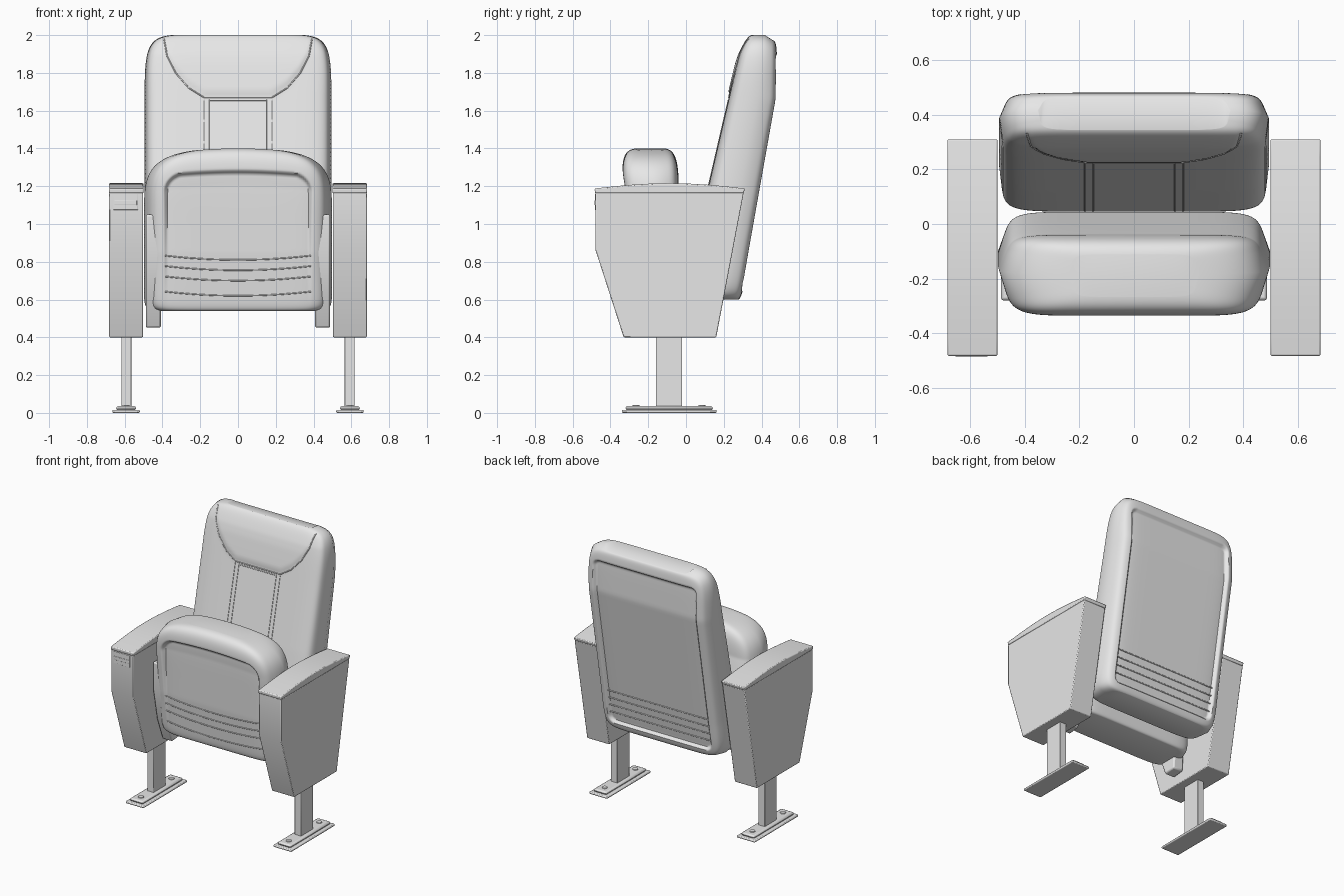
import bpy, bmesh, math
from mathutils import Vector

cube = bpy.data.objects.get("Cube")
if cube:
    bpy.data.objects.remove(cube, do_unlink=True)

grey = bpy.data.materials.new("light_grey")
grey.use_nodes = True
COLOUR = (0.8, 0.8, 0.8, 1)
grey.diffuse_color = COLOUR
grey.node_tree.nodes["Principled BSDF"].inputs["Base Color"].default_value = COLOUR


def finish(name, bm, bevel=0.0, angle=35):
    bmesh.ops.recalc_face_normals(bm, faces=bm.faces)
    mesh = bpy.data.meshes.new(name)
    bm.to_mesh(mesh)
    bm.free()
    mesh.materials.append(grey)
    ob = bpy.data.objects.new(name, mesh)
    bpy.context.collection.objects.link(ob)
    if bevel:
        mod = ob.modifiers.new("bevel", "BEVEL")
        mod.width, mod.segments, mod.limit_method = bevel, 2, "ANGLE"
    bpy.ops.object.select_all(action="DESELECT")
    ob.select_set(True)
    bpy.context.view_layer.objects.active = ob
    bpy.ops.object.shade_smooth_by_angle(angle=math.radians(angle))


def interp(points, v):
    """Piecewise linear lookup."""
    if v <= points[0][0]:
        return points[0][1]
    for (a, fa), (b, fb) in zip(points, points[1:]):
        if v <= b:
            return fa + (fb - fa) * (v - a) / (b - a)
    return points[-1][1]


def clamp(v):
    return max(0.0, min(1.0, v))


def inside(x, z, half_w, z0, z1, r, ramp=0.018):
    """1 inside a rounded rectangle, fading to 0 at its edge."""
    dx = abs(x) - half_w + r
    dz = abs(z - (z0 + z1) / 2) - (z1 - z0) / 2 + r
    d = math.hypot(max(dx, 0), max(dz, 0)) + min(max(dx, dz), 0) - r
    return clamp(-d / ramp)


def cushion(name, z0, z1, half_w, front, back, split, n_low, n_high, taper, shape, n=8):
    """Rounded upholstered slab lofted upward; returns a function placing (x, z) on it.
    taper narrows the (front, back) faces; shape gives local (y, z) offsets."""
    zc, zh, lim = (z0 + z1) / 2, (z1 - z0) / 2, 0.995

    def fade(z):
        q = (z - zc) / zh * lim
        m = n_high if q > 0 else n_low
        return (1 - abs(q) ** m) ** (1 / m)

    def surface(s, z, side):
        f = fade(z)
        e = max(0, 1 - abs(s) ** n) ** (1 / n)
        yf, yb = interp(front, z), interp(back, z)
        mid = yf + (yb - yf) * split
        x = half_w * f * s * (1 - taper[side > 0] * e)
        dy, dz = shape(x, z, side * e)
        return Vector((x, mid + ((yf if side < 0 else yb) - mid) * e * f + dy, z + dz))

    def place(x, z, side):
        s = x / (half_w * fade(z) * (1 - taper[side > 0]))
        return surface(max(-0.97, min(0.97, s)), z, side)

    cols, rows = 96, 96
    ss = [math.sin(math.pi / 2 * (2 * i / cols - 1)) for i in range(cols + 1)]
    bm = bmesh.new()
    rings = []
    for j in range(rows + 1):
        z = zc + zh * math.sin(math.pi / 2 * (2 * j / rows - 1))
        pts = [surface(s, z, -1) for s in ss]
        pts += [surface(s, z, 1) for s in reversed(ss[1:-1])]
        rings.append([bm.verts.new(p) for p in pts])
    for lo, hi in zip(rings, rings[1:]):
        for i in range(len(lo)):
            k = (i + 1) % len(lo)
            bm.faces.new((lo[i], lo[k], hi[k], hi[i]))
    # Close both ends with strips from front to back
    for ring in (rings[0], rings[-1]):
        for i in range(cols):
            a, b = ring[-i % len(ring)], ring[-(i + 1) % len(ring)]
            quad = [ring[i], ring[i + 1]] + [v for v in (b, a) if v not in (ring[i], ring[i + 1])]
            bm.faces.new(quad)
    finish(name, bm, angle=50)
    return place


def seam(name, place, path, side, r=0.004):
    """Thin piping laid on a cushion along an (x, z) path."""
    pts = []
    for (xa, za), (xb, zb) in zip(path, path[1:]):
        pts += [place(xa + (xb - xa) * t / 8, za + (zb - za) * t / 8, side) for t in range(9)]
    cu = bpy.data.curves.new(name, "CURVE")
    cu.dimensions, cu.bevel_depth, cu.bevel_resolution = "3D", r, 1
    sp = cu.splines.new("POLY")
    sp.points.add(len(pts) - 1)
    for p, co in zip(sp.points, pts):
        p.co = (*co, 1)
    cu.materials.append(grey)
    bpy.context.collection.objects.link(bpy.data.objects.new(name, cu))


def prism(name, profile, x0, x1, bevel=0.0):
    """Side profile of (y, z) points extruded across x."""
    bm = bmesh.new()
    face = bm.faces.new([bm.verts.new((x0, y, z)) for y, z in profile])
    ext = bmesh.ops.extrude_face_region(bm, geom=[face])
    verts = [v for v in ext["geom"] if isinstance(v, bmesh.types.BMVert)]
    bmesh.ops.translate(bm, verts=verts, vec=(x1 - x0, 0, 0))
    finish(name, bm, bevel)


def box(name, x0, x1, y0, y1, z0, z1, bevel=0.0):
    prism(name, [(y0, z0), (y1, z0), (y1, z1), (y0, z1)], x0, x1, bevel)


# Backrest: raised headrest at the front, sunken panel at the back
head_line = [(0, 1.67), (0.18, 1.67), (0.26, 1.72), (0.33, 1.8), (0.375, 1.89), (0.39, 1.98)]


def back_shape(x, z, t):
    if t > 0:
        return -0.024 * inside(x, z, 0.415, 0.645, 1.91, 0.05), -0.03 * t * clamp((z - 1.8) / 0.2)
    lift = clamp((z - interp(head_line, abs(x))) / 0.04) * clamp((0.42 - abs(x)) / 0.04)
    return -0.01 * lift * clamp((2.0 - z) / 0.15), 0


back_place = cushion("backrest", 0.6, 2.0, 0.495,
                     [(0.6, 0.05), (0.85, 0.045), (1.2, 0.118), (1.9, 0.28), (2.0, 0.315)],
                     [(0.6, 0.295), (1.66, 0.482), (2.0, 0.485)],
                     0.6, 14, 9, (0.04, 0.08), back_shape)
head_path = [(-x, z) for x, z in reversed(head_line)] + head_line[1:]
seam("headrest_seam", back_place, head_path, -1)
for side, word in ((-1, "right"), (1, "left")):
    for x in (0.15, 0.18):
        seam(f"lumbar_seam_{word}", back_place, [(side * x, 0.75), (side * x, 1.66)], -1, 0.003)
seam("lumbar_top_seam", back_place, [(-0.15, 1.655), (0.15, 1.655)], -1, 0.003)
for i in range(4):
    z = 0.72 + 0.055 * i
    seam("back_panel_rib", back_place, [(-0.4, z), (0.4, z)], 1)


# Folded seat: arched top, and a rim around a sunken underside panel facing forward
def seat_shape(x, z, t):
    arch = -0.2 * x * x * clamp((z - 1.0) / 0.4)
    if t > 0:
        return 0, arch
    depth = interp([(0.55, 0.0), (0.8, 0.012), (1.2, 0.03)], z)
    return depth * inside(x, z, 0.392, 0.4, 1.285, 0.1), arch


seat_place = cushion("folded_seat", 0.54, 1.4, 0.498,
                     [(0.54, -0.255), (0.85, -0.3), (1.2, -0.332), (1.4, -0.36)],
                     [(0.54, 0.04), (0.8, 0.045), (1.2, -0.037), (1.4, -0.035)],
                     0.55, 18, 5, (0.1, 0.1), seat_shape)
for z in (0.62, 0.7, 0.755, 0.81):
    arc = [(0.385 * i / 6, z + 0.022 * (i / 6) ** 2) for i in range(-6, 7)]
    seam("seat_panel_rib", seat_place, arc, -1)

# Sides: seat arms, armrests, posts and feet
seat_arm = [(-0.17, 0.45), (-0.08, 0.46), (-0.06, 0.7), (-0.12, 1.05),
            (-0.28, 1.05), (-0.28, 0.85), (-0.235, 0.62)]
arm_side = [(-0.33, 0.4), (0.16, 0.4), (0.305, 1.165), (-0.48, 1.165), (-0.48, 0.865)]
arm_cap = [(-0.482, 1.163), (0.305, 1.163), (0.312, 1.188)]
arm_cap += [(0.312 - 0.796 * i / 12, 1.188 + 0.028 * math.sin(math.pi * i / 12)) for i in range(1, 13)]
for side, word in ((-1, "right"), (1, "left")):
    prism(f"seat_arm_{word}", seat_arm, side * 0.408, side * 0.488, 0.01)
    prism(f"arm_body_{word}", arm_side, side * 0.503, side * 0.682, 0.005)
    prism(f"arm_cap_{word}", arm_cap, side * 0.5, side * 0.684, 0.006)
    box(f"post_{word}", side * 0.565, side * 0.618, -0.16, -0.02, 0.03, 0.41, 0.004)
    box(f"foot_base_{word}", side * 0.52, side * 0.665, -0.34, 0.162, 0, 0.016, 0.006)
    box(f"foot_top_{word}", side * 0.54, side * 0.645, -0.32, 0.142, 0.014, 0.036, 0.014)
    for y in (-0.265, 0.085):
        bm = bmesh.new()
        bmesh.ops.create_cone(bm, cap_ends=True, segments=16, radius1=0.02, radius2=0.018, depth=0.008)
        bmesh.ops.translate(bm, verts=bm.verts, vec=(side * 0.5925, y, 0.037))
        finish(f"foot_bolt_{word}", bm)

# Number holder on the right arm
box("holder_plate", -0.66, -0.53, -0.483, -0.478, 1.075, 1.16, 0.001)
box("holder_bar", -0.655, -0.535, -0.485, -0.478, 1.1, 1.125, 0.002)
